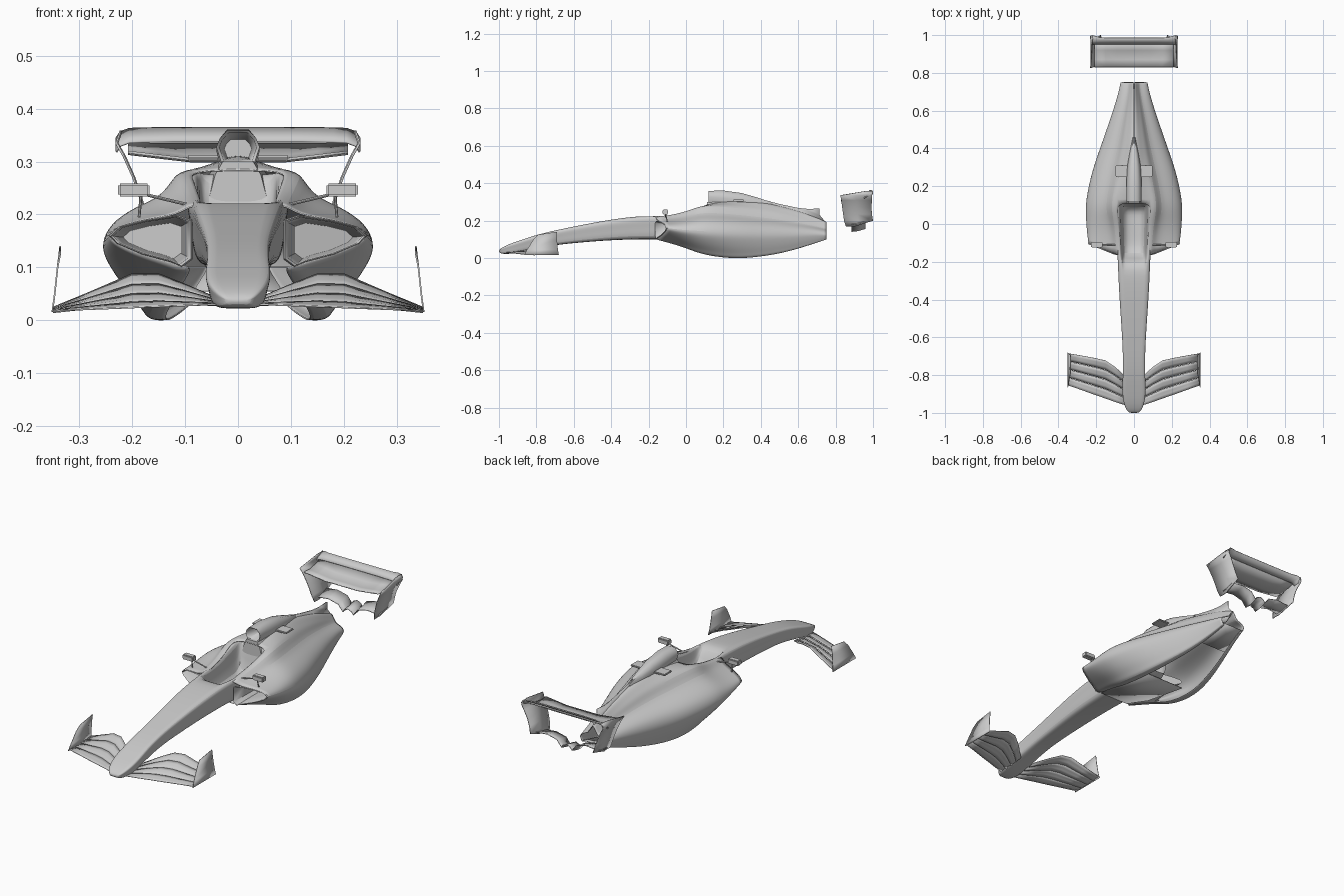
import bpy, bmesh
from mathutils import Vector

if "Cube" in bpy.data.objects:
    bpy.data.objects.remove(bpy.data.objects["Cube"], do_unlink=True)

grey = bpy.data.materials.new("plain_grey")
grey.use_nodes = True
grey.diffuse_color = (0.6, 0.6, 0.6, 1)
grey.node_tree.nodes["Principled BSDF"].inputs["Base Color"].default_value = (0.6, 0.6, 0.6, 1)


def finish(name, bm, mirror=True, subsurf=0, thick=0.0, angle=0.7):
    bmesh.ops.recalc_face_normals(bm, faces=bm.faces)
    mesh = bpy.data.meshes.new(name)
    bm.to_mesh(mesh)
    bm.free()
    mesh.materials.append(grey)
    ob = bpy.data.objects.new(name, mesh)
    bpy.context.collection.objects.link(ob)
    if mirror:
        m = ob.modifiers.new("mirror", 'MIRROR')
        m.use_clip = True
        m.merge_threshold = 0.0005
    if subsurf:
        s = ob.modifiers.new("smooth", 'SUBSURF')
        s.levels = s.render_levels = subsurf
    if thick:
        s = ob.modifiers.new("thickness", 'SOLIDIFY')
        s.thickness, s.offset = thick, 0
    bpy.ops.object.select_all(action='DESELECT')
    ob.select_set(True)
    bpy.context.view_layer.objects.active = ob
    bpy.ops.object.shade_smooth_by_angle(angle=angle)
    return ob


def loft(name, rows, closed=False, caps=(), skip=None, **kw):
    """Skin a list of equal-length point rows; caps lists the row indices to fill."""
    bm = bmesh.new()
    grid = [[bm.verts.new(p) for p in row] for row in rows]
    n = len(rows[0])
    for i in range(len(grid) - 1):
        for j in range(n if closed else n - 1):
            if skip and skip(i, j):
                continue
            k = (j + 1) % n
            bm.faces.new((grid[i][j], grid[i][k], grid[i + 1][k], grid[i + 1][j]))
    for c in caps:
        bm.faces.new(grid[c])
    return finish(name, bm, **kw)


def plate(name, points, thick, mirror=True):
    bm = bmesh.new()
    bm.faces.new([bm.verts.new(p) for p in points])
    return finish(name, bm, mirror=mirror, thick=thick)


def box(name, lo, hi, bevel=0.004):
    bm = bmesh.new()
    bmesh.ops.create_cube(bm, size=1)
    for v in bm.verts:
        v.co = [(l + h) / 2 + c * (h - l) for l, h, c in zip(lo, hi, v.co)]
    bmesh.ops.bevel(bm, geom=bm.edges[:], offset=bevel, segments=2, affect='EDGES')
    return finish(name, bm)


def rod(name, a, b, radius):
    a, b = Vector(a), Vector(b)
    bm = bmesh.new()
    bmesh.ops.create_cone(bm, cap_ends=True, segments=8, radius1=radius, radius2=radius, depth=(b - a).length)
    turn = (b - a).to_track_quat('Z', 'Y')
    for v in bm.verts:
        v.co = turn @ v.co + (a + b) / 2
    return finish(name, bm)


# Nose and driver tub: y, half width, bottom, top, cockpit sunk or not
tub = [(-1, .025, .03, .042, 0), (-.985, .042, .022, .056, 0), (-.94, .059, .022, .077, 0),
       (-.88, .064, .032, .097, 0), (-.8, .06, .05, .124, 0), (-.7, .06, .07, .148, 0),
       (-.6, .064, .08, .168, 0), (-.45, .075, .093, .198, 0), (-.3, .084, .1, .22, 0),
       (-.19, .088, .1, .227, 0), (-.172, .09, .1, .228, 1), (-.05, .096, .1, .235, 1),
       (.03, .1, .1, .266, 1), (.1, .1, .1, .284, 1), (.115, .1, .1, .285, 0), (.16, .08, .12, .272, 0)]
tub_shape = [(0, 0), (.62, 0), (.84, .1), (.9, .5), (1, .8), (.94, .96), (.7, 1)]
rows = []
for y, w, zb, zt, sunk in tub:
    floor = zb + .015 if sunk else zt
    rows.append([(x * w, y, zb + (zt - zb) * t) for x, t in tub_shape]
                + [(.66 * w, y, floor), (0, y, floor)])
loft("nose_and_tub", rows, caps=(0,), subsurf=2)

# Sidepods and engine cover: y, spine z, shoulder x, shoulder z, half width, widest z, bottom z, bottom x
pods = [(-.1, .22, .09, .218, .245, .16, .1, .105), (-.03, .235, .1, .238, .254, .15, .065, .135),
        (.05, .265, .115, .27, .258, .145, .033, .155), (.11, .285, .12, .284, .258, .14, .016, .168),
        (.2, .315, .105, .279, .242, .135, .002, .172), (.3, .325, .085, .268, .216, .13, -.002, .165),
        (.4, .316, .065, .255, .18, .125, .008, .145), (.5, .288, .05, .237, .145, .125, .024, .118),
        (.6, .262, .035, .213, .11, .125, .05, .09), (.7, .225, .022, .182, .08, .13, .083, .068),
        (.75, .2, .02, .165, .07, .125, .1, .06)]
upper = [(0, 0), (.15, .32), (.55, .48), (.88, .7), (1, 1)]
lower = [(.1, .25), (.45, .6), (.85, .85), (1, 1)]
rows = []
for y, zp, xs, zs, w, zw, zb, xb in pods:
    row = [(0, y, zp), (.65 * xs, y, zs * .7 + zp * .3) if y > .11 else (.75 * xs, y, zs - .003)]
    row += [(xs + (w - xs) * a, y, zs + (zw - zs) * b) for a, b in upper]
    row += [(w + (xb - w) * a, y, zw + (zb - zw) * b) for a, b in lower]
    row.append((xb * .8, y, zb + .002))
    rows.append(row)
# the mouth sweeps forward towards the tub
rows[0] = [(x, y - .4 * (.245 - x), z) for x, y, z in rows[0]]
loft("sidepods_and_cover", rows, skip=lambda i, j: j == 0 and pods[i][0] < .11,
     subsurf=2, thick=.003)

# Underside plates below the tail and the tub
loft("rear_floor", [[(0, r[-1][1], r[-1][2] + .004), (r[-1][0] * 1.15, r[-1][1], r[-1][2] + .004)]
                    for r in rows[-3:]], thick=.003)
plate("tub_floor", [(0, -.15, .1), (.08, -.15, .1), (.14, -.06, .1), (.19, .14, .1), (0, .14, .1)], .003)

# Air inlets in the sidepod mouths
mouth = rows[0][3:-1] + [(.085, -.16, .115), (.085, -.16, .19)]
cx, cy, cz = [sum(p[k] for p in mouth) / len(mouth) for k in range(3)]


def mouth_ring(scale, push):
    return [(cx + (x - cx) * scale, cy + (y - cy) * scale + push, cz + (z - cz) * scale) for x, y, z in mouth]


loft("sidepod_inlet", [mouth_ring(.99, .002), mouth_ring(.95, -.006), mouth_ring(.89, -.002),
                       mouth_ring(.82, .08), mouth_ring(.68, .22)], closed=True, caps=(4,), angle=.9)

# Headrest and roll hoop intake
hex_shape = [(0, 0), (.75, 0), (1, .5), (.85, .75), (.5, 1), (0, 1)]


def hex_row(y, w, zb, zt):
    return [(x * w, y, zb + (zt - zb) * t) for x, t in hex_shape]


loft("roll_hoop_intake", [hex_row(*r) for r in (
    (.28, .026, .306, .342), (.125, .035, .3, .354), (.12, .041, .296, .359), (.2, .041, .28, .361),
    (.3, .036, .265, .347), (.38, .024, .25, .324), (.46, .008, .24, .298))], caps=(0, 6), angle=1.1)
loft("headrest", [[(0, y, .22), (w * 1.6, y, .22), (w * 1.2, y, .275), (w * .8, y, .3), (0, y, .3)]
                  for y, w in ((.112, .036), (.2, .046), (.34, .03))], caps=(0, 2))

# Engine cover fin
fin = [(.4, .25), (.4, .316), (.5, .289), (.6, .268), (.66, .262), (.715, .266), (.715, .23),
       (.748, .19), (.7, .155), (.6, .18)]
plate("engine_cover_fin", [(0, y, z) for y, z in fin], .006, mirror=False)

# Winglets and mirrors
box("cover_winglet", (.035, .25, .303), (.097, .31, .312), .003)
box("mirror", (.167, -.125, .234), (.227, -.095, .259))
rod("mirror_arm", (.08, -.11, .215), (.172, -.11, .237), .003)
rod("mirror_stay", (.183, -.11, .24), (.187, -.1, .195), .003)

# Front wing: x, leading y and z, trailing y and z, split into four flaps
span = [(.04, -.962, .03, -.81, .042), (.1, -.943, .028, -.755, .068), (.15, -.925, .026, -.722, .088),
        (.2, -.908, .024, -.71, .088), (.28, -.879, .021, -.695, .053), (.35, -.855, .018, -.683, .024)]
for k in range(4):
    flap = []
    for x, y0, z0, y1, z1 in span:
        fs = [(k + s) / 4 for s in (.02, .35, .65, .97)]
        flap.append([(x, y0 + (y1 - y0) * f, z0 + (z1 - z0) * f ** 1.3 - .004 * (k > 0) * (i == 0))
                     for i, f in enumerate(fs)])
    loft("front_wing_flap_%d" % (k + 1), flap, thick=.003)
loft("front_wing_endplate", [[(.351, -.865, .016), (.351, -.68, .016)], [(.347, -.85, .045), (.347, -.685, .045)],
                             [(.341, -.815, .1), (.341, -.69, .1)], [(.336, -.79, .125), (.336, -.69, .14)]],
     thick=.003)

# Rear wing
loft("rear_wing_main", [[(x, .83, z), (x, .87, z - .003), (x, .92, z + .006), (x, .958, .333)]
                        for x, z in ((0, .304), (.09, .304), (.15, .311), (.208, .318))], thick=.005)
loft("rear_wing_flap", [[(x, .952, .338 - d), (x, .968, .349 - d), (x, y, .364 - d)]
                        for x, d, y in ((0, 0, .985), (.12, 0, .985), (.18, .001, .987), (.205, .002, .995),
                                        (.222, .008, .998), (.23, .02, .998))], thick=.004)
side = [(.358, .222, .96, 1), (.335, .23, .825, .995), (.31, .216, .83, .994), (.27, .198, .835, .992),
        (.235, .186, .84, .994), (.2, .176, .845, 1), (.168, .168, .855, .9)]
loft("rear_wing_endplate", [[(x, y0, z), (x - .002, (y0 + y1) / 2, z), (x, y1, z)] for z, x, y0, y1 in side],
     thick=.004)
loft("beam_wing", [[(x, .885, z - .008), (x, .92, z - .004), (x, .96, z + .008)]
                   for x, z in ((0, .172), (.02, .163), (.03, .15), (.055, .182), (.11, .195), (.176, .188))],
     thick=.004)
